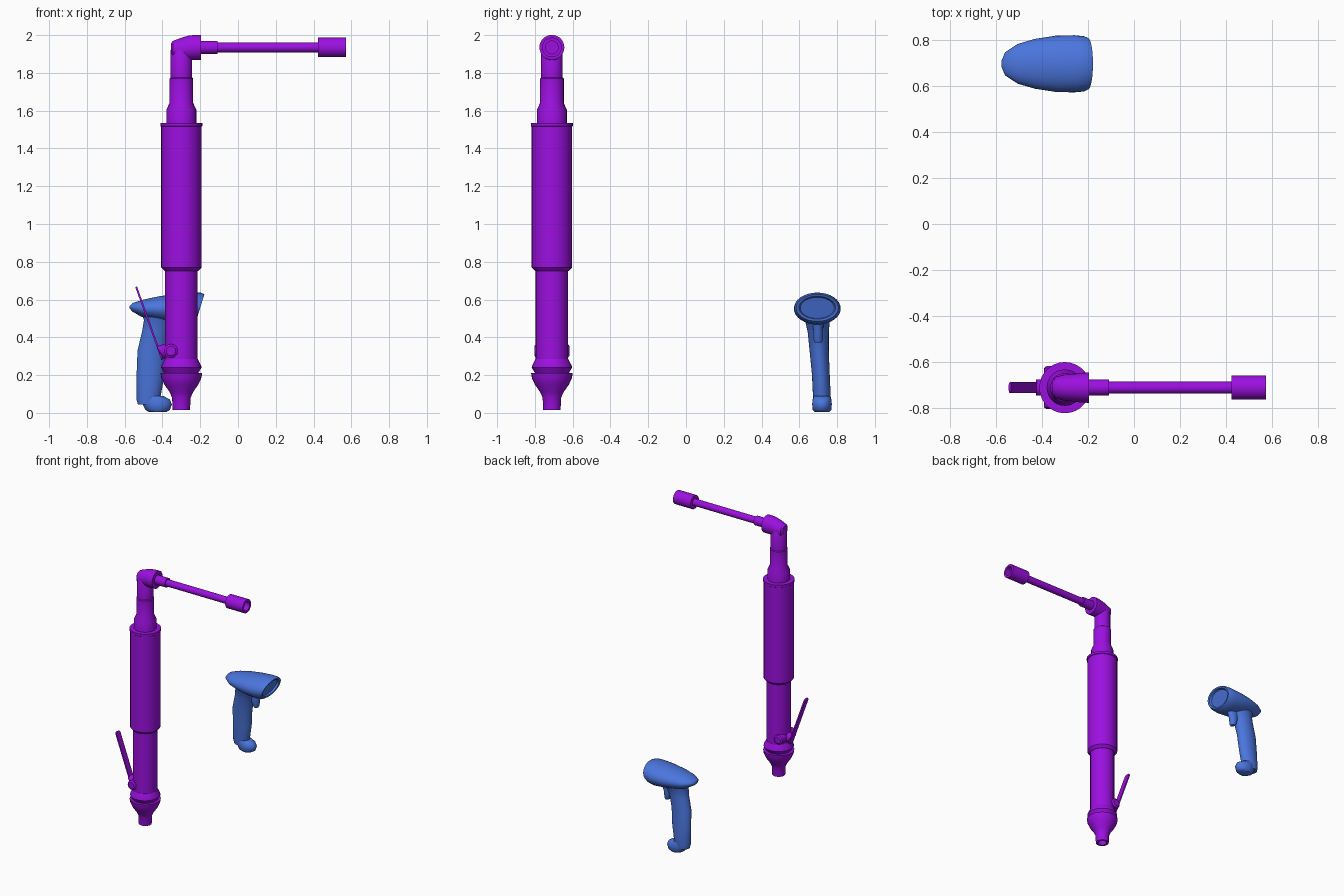
import bpy
import bmesh
import math
from mathutils import Vector, Matrix

if "Cube" in bpy.data.objects:
    bpy.data.objects.remove(bpy.data.objects["Cube"])

X, Y, Z = Vector((1, 0, 0)), Vector((0, 1, 0)), Vector((0, 0, 1))
AX, AY = -0.30, -0.71      # upright tool axis
ARM_Z = 1.935              # height of the side arm
HEAD_Y = 0.695             # centre of the handheld reader


def material(name, rgb):
    mat = bpy.data.materials.new(name)
    mat.use_nodes = True
    mat.diffuse_color = (*rgb, 1)
    mat.node_tree.nodes["Principled BSDF"].inputs["Base Color"].default_value = (*rgb, 1)
    return mat


purple = material("purple", (0.33, 0.005, 0.74))
blue = material("blue", (0.07, 0.18, 0.73))


def finish(name, bm, mat, angle=32):
    bmesh.ops.recalc_face_normals(bm, faces=bm.faces)
    mesh = bpy.data.meshes.new(name)
    bm.to_mesh(mesh)
    bm.free()
    mesh.materials.append(mat)
    ob = bpy.data.objects.new(name, mesh)
    bpy.context.collection.objects.link(ob)
    bpy.ops.object.select_all(action='DESELECT')
    ob.select_set(True)
    bpy.context.view_layer.objects.active = ob
    bpy.ops.object.shade_smooth_by_angle(angle=math.radians(angle))
    return ob


def loft(name, sections, mat, sides=28, angle=32):
    """Skin a row of ellipses given as (centre, half axis, half axis)."""
    bm = bmesh.new()
    rings = []
    for c, u, v in sections:
        turns = [2 * math.pi * i / sides for i in range(sides)]
        rings.append([bm.verts.new(c + u * math.cos(t) + v * math.sin(t)) for t in turns])
    for a, b in zip(rings, rings[1:]):
        for i in range(sides):
            j = (i + 1) % sides
            bm.faces.new((a[i], a[j], b[j], b[i]))
    bm.faces.new(rings[0])
    bm.faces.new(rings[-1])
    return finish(name, bm, mat, angle)


def upright(name, profile, **kw):
    return loft(name, [(Vector((AX, AY, z)), X * r, Y * r) for r, z in profile], purple, **kw)


def sideways(name, profile, **kw):
    return loft(name, [(Vector((x, AY, ARM_Z)), Y * r, Z * r) for r, x in profile], purple, **kw)


# Upright tool: nozzle, collar, lower tube, grip sleeve and stepped neck
upright("nozzle", [(0.03, 0.07), (0.03, 0.016), (0.046, 0.016), (0.049, 0.08), (0.062, 0.11),
                   (0.09, 0.15), (0.106, 0.185), (0.11, 0.21), (0.09, 0.211)])
upright("collar", [(0.085, 0.205), (0.092, 0.215), (0.107, 0.24), (0.105, 0.25),
                   (0.087, 0.285), (0.08, 0.286)], angle=20)
upright("lower_tube", [(0.086, 0.22), (0.086, 0.78)])
upright("grip_sleeve", [(0.088, 0.75), (0.107, 0.77), (0.107, 1.515), (0.111, 1.518),
                        (0.111, 1.535), (0.09, 1.536)])
upright("stepped_neck", [(0.079, 1.52), (0.079, 1.605), (0.063, 1.64), (0.063, 1.77),
                         (0.057, 1.775), (0.057, 1.92), (0.04, 1.95)])

# Angle head: swells from the rounded back to the round front flange
head = [(-0.355, 1.925, 0.032, 0.03), (-0.345, 1.922, 0.047, 0.046), (-0.30, 1.926, 0.06, 0.057),
        (-0.26, 1.932, 0.066, 0.06), (-0.235, 1.934, 0.066, 0.064), (-0.196, 1.935, 0.066, 0.066)]
loft("angle_head", [(Vector((x, AY, z)), Y * ry, Z * rz) for x, z, rz, ry in head], purple)

# Arm with hollow socket
sideways("drive_sleeve", [(0.035, -0.21), (0.035, -0.108)])
sideways("drive_shaft", [(0.026, -0.12), (0.026, 0.44)])
sideways("socket", [(0.052, 0.423), (0.052, 0.573), (0.034, 0.573), (0.034, 0.50)])

# Lever pivot pin, bracket and thin start lever
loft("pivot_pin", [(Vector((-0.355, AY + y, 0.328)), X * r, Z * r)
                   for y, r in ((-0.093, 0.025), (-0.085, 0.036), (0.085, 0.036), (0.093, 0.025))],
     purple)
loft("lever_bracket", [(Vector((x, AY, z)), Y * 0.035, Z * h)
                       for x, z, h in ((-0.425, 0.345, 0.012), (-0.40, 0.325, 0.037),
                                       (-0.35, 0.328, 0.037))], purple)
bm = bmesh.new()
tilt = Matrix.Rotation(-math.atan2(0.14, 0.39), 4, 'Y')
bmesh.ops.create_cube(bm, size=1, matrix=Matrix.Translation((-0.47, AY, 0.475)) @ tilt
                      @ Matrix.Diagonal((0.01, 0.048, 0.41, 1)))
corners = [e for e in bm.edges if abs((e.verts[0].co - e.verts[1].co).length - 0.01) < 0.001]
bmesh.ops.bevel(bm, geom=corners, offset=0.018, segments=4, profile=0.5, affect='EDGES')
finish("start_lever", bm, purple)

# Reader head: sections as top x, top z, bottom x, bottom z, half width
shell = [(-0.574, 0.565, -0.574, 0.555, 0.015), (-0.557, 0.582, -0.562, 0.538, 0.05),
         (-0.50, 0.60, -0.51, 0.508, 0.086), (-0.42, 0.617, -0.44, 0.49, 0.108),
         (-0.32, 0.63, -0.36, 0.475, 0.122), (-0.24, 0.637, -0.28, 0.468, 0.124),
         (-0.195, 0.636, -0.24, 0.474, 0.12), (-0.178, 0.628, -0.222, 0.485, 0.112),
         (-0.183, 0.617, -0.222, 0.496, 0.097), (-0.20, 0.612, -0.236, 0.50, 0.09)]
sections = []
for xt, zt, xb, zb, w in shell:
    top, low = Vector((xt, HEAD_Y, zt)), Vector((xb, HEAD_Y, zb))
    sections.append(((top + low) / 2, Y * w, (top - low) / 2))
loft("reader_head", sections, blue, sides=32, angle=40)


def column(name, rows):
    """Flat ellipses stacked upward: z, x, y, half depth, half width."""
    loft(name, [(Vector((x, y, z)), X * rx, Y * ry) for z, x, y, rx, ry in rows], blue, angle=45)


# Handle with flared top, forward foot and trigger
column("handle", [(0.045, -0.475, 0.72, 0.055, 0.043), (0.07, -0.475, 0.72, 0.062, 0.047),
                  (0.20, -0.463, 0.714, 0.074, 0.047), (0.33, -0.455, 0.705, 0.077, 0.051),
                  (0.43, -0.432, 0.70, 0.076, 0.056), (0.49, -0.412, 0.696, 0.086, 0.066),
                  (0.53, -0.40, 0.695, 0.11, 0.085)])
column("foot", [(0.004, -0.425, 0.72, 0.045, 0.038), (0.016, -0.425, 0.72, 0.065, 0.049),
                (0.045, -0.427, 0.72, 0.077, 0.052), (0.07, -0.435, 0.72, 0.075, 0.05),
                (0.09, -0.45, 0.72, 0.055, 0.042)])
column("trigger", [(0.372, -0.332, 0.70, 0.014, 0.018), (0.385, -0.334, 0.70, 0.024, 0.025),
                   (0.43, -0.34, 0.70, 0.035, 0.026), (0.49, -0.335, 0.70, 0.055, 0.028)])
